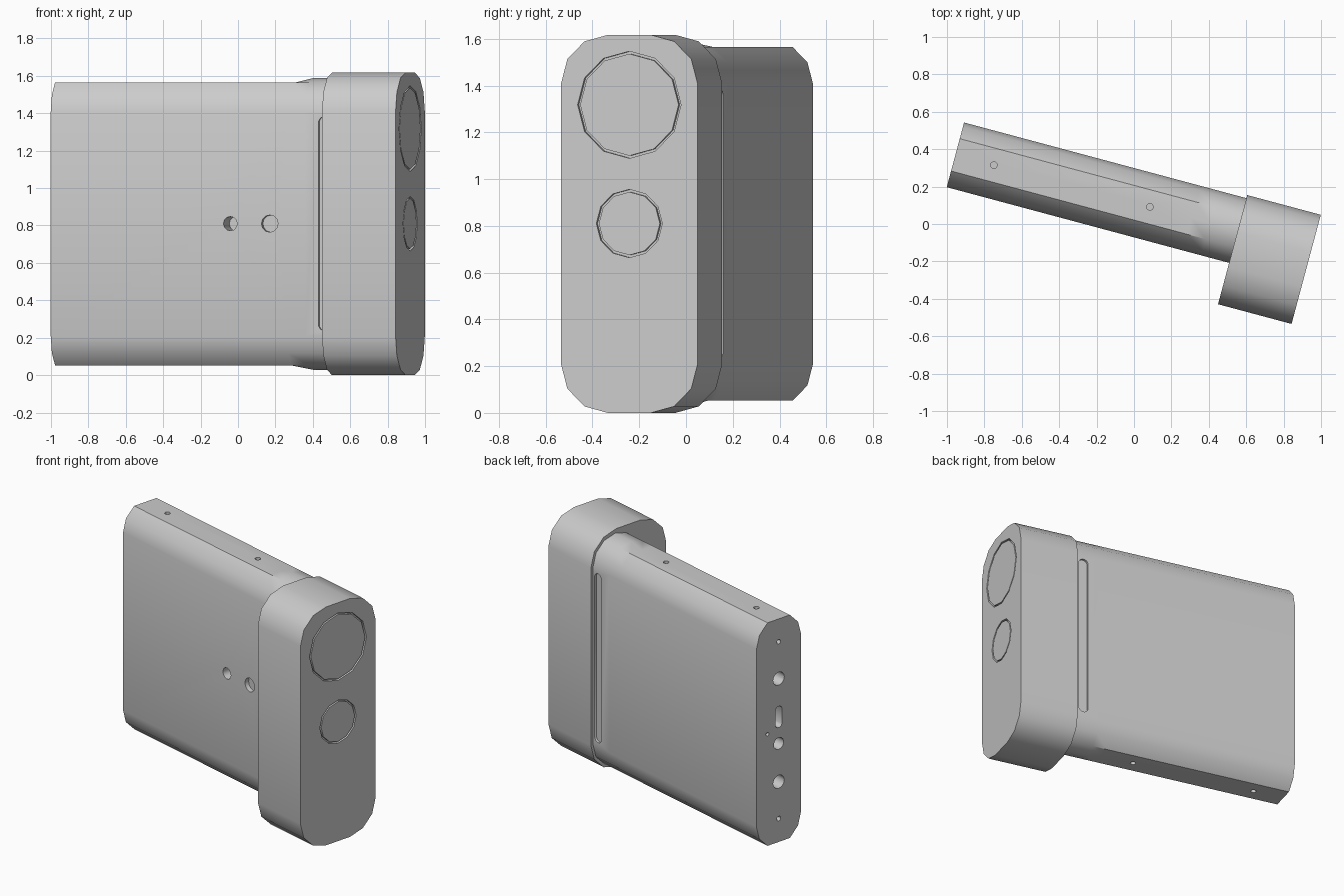
import bpy
import bmesh
from math import sin, cos, pi, radians, copysign

if "Cube" in bpy.data.objects:
    bpy.data.objects.remove(bpy.data.objects["Cube"], do_unlink=True)

grey = bpy.data.materials.new("light grey")
grey.use_nodes = True
COLOUR = (0.6, 0.6, 0.6, 1)
grey.diffuse_color = COLOUR
grey.node_tree.nodes["Principled BSDF"].inputs["Base Color"].default_value = COLOUR

YAW = radians(-15)          # the whole device is turned on its stand
Z_LOW, Z_HIGH = 0.207, 1.41  # centres of the rounded ends
HEAD_B, BODY_B = 0.004, 0.11
BODY_R = 0.179
LEFT, RIGHT = -1.018, 0.952


def make(name, bm):
    """Turn a bmesh in device coordinates into a finished object."""
    bmesh.ops.remove_doubles(bm, verts=bm.verts, dist=0.0005)
    bmesh.ops.recalc_face_normals(bm, faces=bm.faces)
    mesh = bpy.data.meshes.new(name)
    bm.to_mesh(mesh)
    bm.free()
    mesh.materials.append(grey)
    ob = bpy.data.objects.new(name, mesh)
    ob.rotation_euler.z = YAW
    bpy.context.collection.objects.link(ob)
    return ob


def activate(ob):
    bpy.ops.object.select_all(action='DESELECT')
    ob.select_set(True)
    bpy.context.view_layer.objects.active = ob


def loft(name, loops):
    """Skin a list of matching loops and cap both ends."""
    bm = bmesh.new()
    rings = [[bm.verts.new(p) for p in loop] for loop in loops]
    n = len(rings[0])
    for r0, r1 in zip(rings, rings[1:]):
        for i in range(n):
            j = (i + 1) % n
            bm.faces.new((r0[i], r0[j], r1[j], r1[i]))
    bm.faces.new(rings[0])
    bm.faces.new(rings[-1])
    return make(name, bm)


def section(a, centre, inset, r, limit=9):
    """Rounded outline at station a; limit flattens the top and bottom."""
    pts = []
    for q in range(4):
        z0 = Z_HIGH if q < 2 else Z_LOW
        side = 1 if q in (0, 3) else -1
        for k in range(4):
            t = q * pi / 2 + k * pi / 6
            dz = max(-limit, min(limit, r * sin(t)))
            pts.append((a, centre + side * inset + r * cos(t), z0 + dz))
    return pts


def pill(name, axis, centre, r, depth, half=0, sides=12):
    """Round or slot-shaped plug reaching depth either side of centre."""
    loops = []
    for s in (-depth, depth):
        loop = []
        for i in range(sides):
            t = 2 * pi * (i + (0.5 if half else 0)) / sides
            p = [r * cos(t), r * sin(t) + (copysign(half, sin(t)) if half else 0)]
            p.insert("abz".index(axis), s)
            loop.append([c + d for c, d in zip(centre, p)])
        loops.append(loop)
    return loft(name, loops)


def cut(ob, cutters):
    for c in cutters:
        activate(ob)
        mod = ob.modifiers.new("cut", 'BOOLEAN')
        mod.operation = 'DIFFERENCE'
        mod.solver = 'EXACT'
        mod.object = c
        bpy.ops.object.modifier_apply(modifier=mod.name)
        bpy.data.objects.remove(c, do_unlink=True)


# Long body: flat top and bottom, swelling to a full round beside the head
flat = BODY_R * sin(pi / 3)
body = loft("body", [section(LEFT, BODY_B, 0, BODY_R, flat),
                     section(0.29, BODY_B, 0, BODY_R, flat),
                     section(0.39, BODY_B, 0, BODY_R),
                     section(0.6, BODY_B, 0, BODY_R)])

# Wide head
head = loft("head", [section(a, HEAD_B, 0.095, 0.207) for a in (0.545, RIGHT)])

MID = 0.81
front, back = BODY_B - BODY_R, BODY_B + BODY_R
cutters = []
# Mounting holes in the front
cutters.append(pill("mount_hole", 'b', (-0.024, front, MID), 0.038, 0.12))
cutters.append(pill("pin_hole", 'b', (0.194, front, MID), 0.046, 0.03))
# Long shallow slots beside the head
for y in (front, back):
    cutters.append(pill("side_slot", 'b', (0.497, y, MID), 0.033, 0.015, 0.54))
# Sockets in the left end
for dz, r in ((0.6, 0.016), (0.35, 0.045), (-0.09, 0.04), (-0.35, 0.045), (-0.6, 0.016)):
    cutters.append(pill("socket", 'a', (LEFT, BODY_B, MID + dz), r, 0.1))
cutters.append(pill("charge_port", 'a', (LEFT, BODY_B, MID + 0.09), 0.028, 0.08, 0.045))
cutters.append(pill("indicator_hole", 'a', (LEFT, 0.2, MID), 0.012, 0.02))
# Small holes along the top and bottom
for a in (-0.805, 0.059):
    for z in (Z_HIGH + flat, Z_LOW - flat):
        cutters.append(pill("small_hole", 'z', (a, BODY_B, z), 0.018, 0.04))
cut(body, cutters)

# Two round windows in the head, each with a thin gap around it
parts = [body, head]
for name, z, r in (("large_window", 1.318, 0.229), ("small_window", MID, 0.146)):
    cut(head, [pill("window_recess", 'a', (RIGHT, HEAD_B, z), r, 0.02)])
    parts.append(pill(name, 'a', (RIGHT - 0.015, HEAD_B, z), r - 0.011, 0.014))

for ob in parts:
    activate(ob)
    bpy.ops.object.shade_smooth_by_angle(angle=radians(35))
